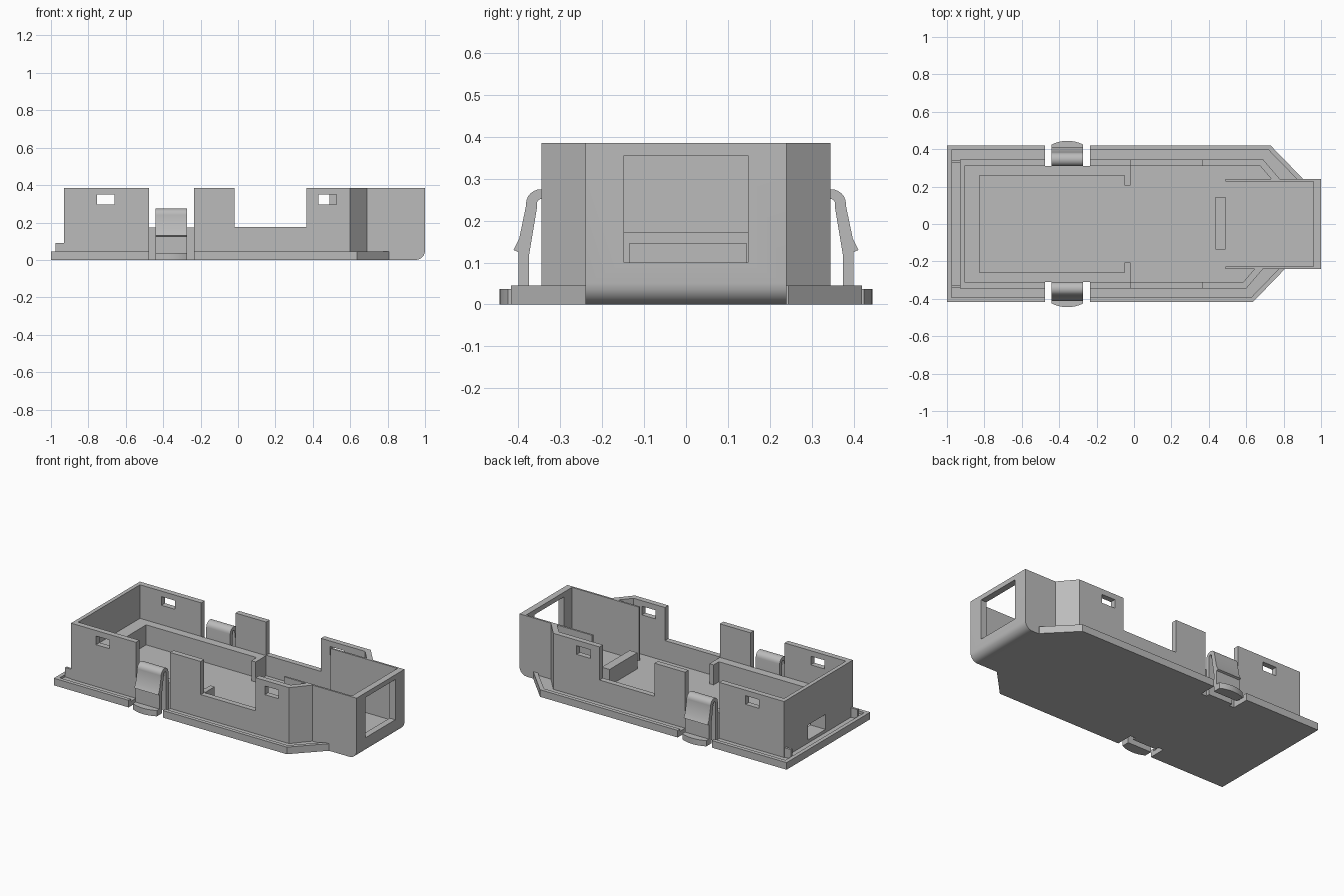
import bpy, bmesh, math
from mathutils import Vector

if "Cube" in bpy.data.objects:
    bpy.data.objects.remove(bpy.data.objects["Cube"])

grey = bpy.data.materials.new("plain_grey")
grey.use_nodes = True
grey.diffuse_color = (0.5, 0.5, 0.5, 1)
grey.node_tree.nodes["Principled BSDF"].inputs["Base Color"].default_value = (0.5, 0.5, 0.5, 1)


def prism(name, base, sweep, round_edge=None):
    """Extrude a closed 3D outline along a vector; optionally round chosen edges."""
    bm = bmesh.new()
    face = bm.faces.new([bm.verts.new(p) for p in base])
    top = bmesh.ops.extrude_face_region(bm, geom=[face])["geom"]
    bmesh.ops.translate(bm, vec=Vector(sweep),
                        verts=[v for v in top if isinstance(v, bmesh.types.BMVert)])
    if round_edge:
        edges = [e for e in bm.edges if all(round_edge(v.co) for v in e.verts)]
        bmesh.ops.bevel(bm, geom=edges, offset=0.05, segments=6, profile=0.5, affect="EDGES")
    bmesh.ops.recalc_face_normals(bm, faces=bm.faces)
    mesh = bpy.data.meshes.new(name)
    bm.to_mesh(mesh)
    bm.free()
    mesh.materials.append(grey)
    obj = bpy.data.objects.new(name, mesh)
    bpy.context.collection.objects.link(obj)
    return obj


def slab(name, outline, z0, z1, round_edge=None):
    return prism(name, [(x, y, z0) for x, y in outline], (0, 0, z1 - z0), round_edge)


def box(name, x0, x1, y0, y1, z0, z1):
    return slab(name, [(x0, y0), (x1, y0), (x1, y1), (x0, y1)], z0, z1)


def activate(obj):
    bpy.ops.object.select_all(action="DESELECT")
    obj.select_set(True)
    bpy.context.view_layer.objects.active = obj


def cut(obj, cutter):
    cutter.hide_render = True
    mod = obj.modifiers.new("cut", "BOOLEAN")
    mod.operation, mod.solver, mod.object = "DIFFERENCE", "EXACT", cutter
    activate(obj)
    bpy.ops.object.modifier_apply(modifier=mod.name)
    bpy.data.objects.remove(cutter)


def smooth(obj):
    activate(obj)
    bpy.ops.object.shade_smooth_by_angle(angle=math.radians(35))


TOP, FLOOR, LEDGE = 0.385, 0.045, 0.172

# Main shell: long box narrowing to a square nose with a rounded lower edge
shell = slab("shell", [(-.93, -.345), (.6, -.345), (.69, -.24), (1, -.24),
                       (1, .24), (.78, .24), (.69, .345), (-.93, .345)], 0, TOP,
             lambda co: co.x > .99 and co.z < .01)
cut(shell, slab("cavity", [(-.905, -.31), (.585, -.31), (.655, -.228), (.96, -.228),
                           (.96, .228), (.745, .228), (.675, .31), (-.905, .31)], FLOOR, 1))
cut(shell, box("nose_window", .9, 1.1, -.148, .148, .1, .355))
cut(shell, box("side_gap", -.02, .365, -1, 1, .175, 1))
for x in (-.755, .43):
    cut(shell, box("latch_window", x, x + .096, -1, 1, .295, .35))

# Flange with a raised rim around the foot of the shell
flange = slab("flange", [(-1, -.418), (.635, -.418), (.81, -.237), (.9, .239),
                         (.9, .245), (.73, .42), (-1, .42)], 0, FLOOR)
cut(flange, slab("gutter", [(-.975, -.394), (.625, -.394), (.777, -.237), (.87, .239),
                            (.87, .241), (.72, .395), (-.975, .395)], .03, 1))

# Raised ledge around the rear compartment
end_ledge = box("end_ledge", -.91, -.825, -.31, .31, .02, LEDGE)

# Openings beside the clips
for s in (-1, 1):
    a, b = sorted((s * .309, s * .6))
    for part in (shell, flange):
        cut(part, box("clip_slot", -.475, -.235, a, b, -1, 1))

# Cable hole in the end wall
for part in (shell, end_ledge):
    cut(part, box("cable_hole", -1.1, -.8, -.07, .105, .05, .145))

for s, side in ((-1, "front"), (1, "back")):
    def ybox(name, x0, x1, y0, y1, z0, z1):
        a, b = sorted((s * y0, s * y1))
        return box(side + "_" + name, x0, x1, a, b, z0, z1)

    ybox("ledge", -.83, -.02, .258, .31, 0, LEDGE)
    ybox("ledge_stub", -.05, -.02, .205, .26, .02, LEDGE)
    ybox("nose_guide", .49, .76, .228, .24, .02, TOP)
    ybox("corner_post", -.975, -.925, .325, .34, .02, .09)

    # Spring clip: an arched strip with a barb, hung from the ledge
    outer = [(.4, 0), (.4, .125), (.412, .13), (.398, .158), (.382, .235)]
    inner = [(.355, .235), (.375, .115), (.375, 0)]
    arc = [math.radians(15 * i) for i in range(13)]
    crown = [(.346 + .036 * math.cos(t), .24 + .035 * math.sin(t)) for t in arc]
    under = [(.3445 + .0115 * math.cos(t), .24 + .012 * math.sin(t)) for t in reversed(arc)]
    profile = outer + crown + [(.309, 0), (.333, 0)] + under + inner
    clip = prism(side + "_clip", [(-.44, s * y, z) for y, z in profile], (.168, 0, 0))
    smooth(clip)

    # Finger tab with a bowed outer edge
    bow = [(-.356 + .084 * u / 4, s * (.445 - .02 * (u / 4) ** 2)) for u in range(-4, 5)]
    tab = slab(side + "_clip_tab", [(-.272, s * .375), (-.44, s * .375)] + bow, 0, .037)
    smooth(tab)

# Cross bar on the floor
box("cross_bar", .435, .49, -.135, .145, .02, .147)
smooth(shell)
